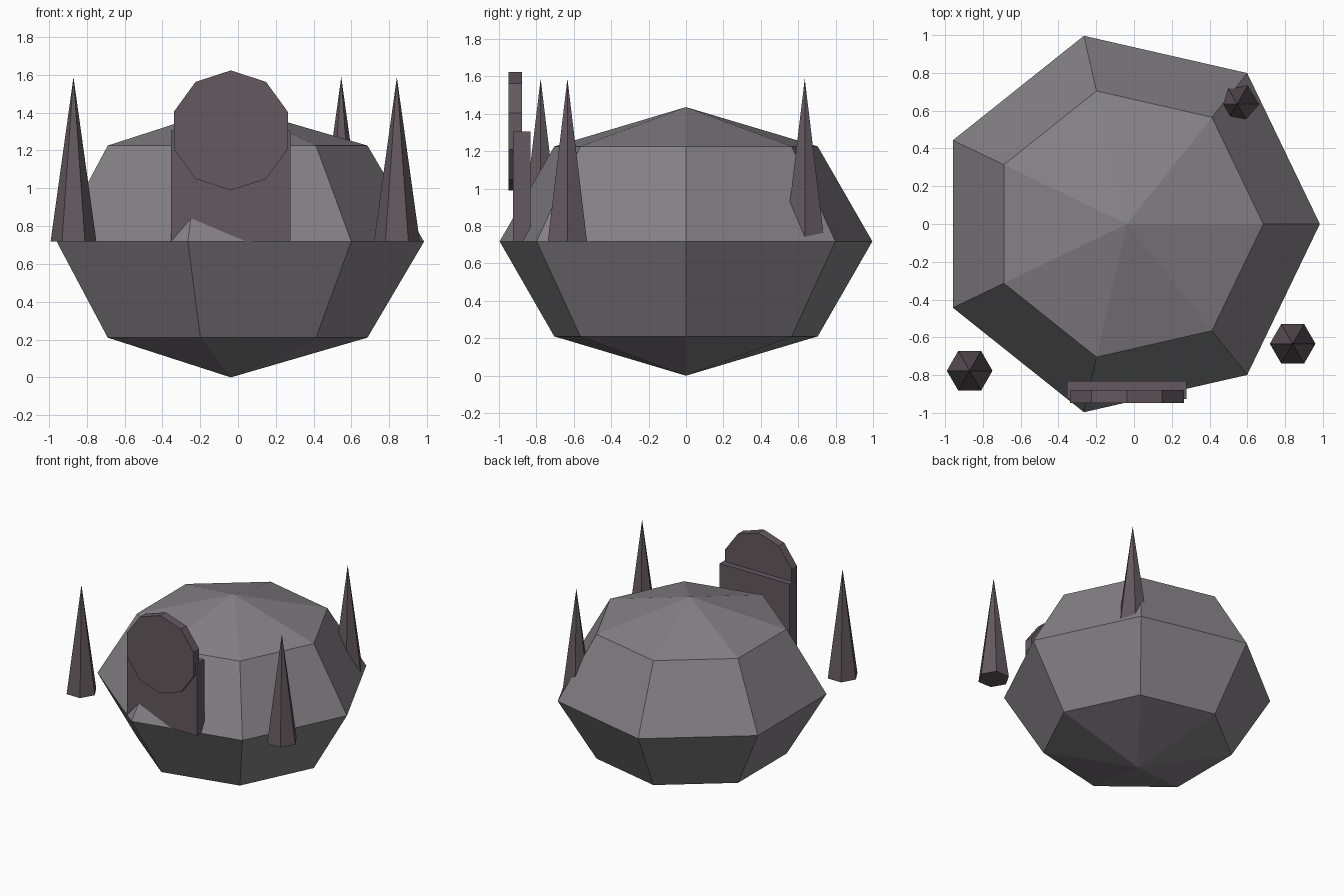
import bpy, bmesh
from math import sin, cos, pi, sqrt
from mathutils import Matrix, Vector

if "Cube" in bpy.data.objects:
    bpy.data.objects.remove(bpy.data.objects["Cube"])


def material(name, rgb):
    m = bpy.data.materials.new(name)
    m.diffuse_color = (*rgb, 1)
    m.use_nodes = True
    m.node_tree.nodes["Principled BSDF"].inputs["Base Color"].default_value = m.diffuse_color
    return m


STONE = material("warm grey stone", (0.235, 0.22, 0.235))
DARK = material("dark mauve stone", (0.125, 0.100, 0.113))


def finish(name, bm, mat, matrix):
    bmesh.ops.recalc_face_normals(bm, faces=bm.faces)
    me = bpy.data.meshes.new(name)
    bm.to_mesh(me)
    bm.free()
    me.materials.append(mat)
    ob = bpy.data.objects.new(name, me)
    ob.matrix_world = matrix
    bpy.context.collection.objects.link(ob)
    return ob


def lathe(name, profile, sides, mat, matrix):
    """Flat-sided turned solid from (radius, z) pairs; radius 0 makes a pole."""
    bm = bmesh.new()
    rings = []
    for r, z in profile:
        count = sides if r > 0 else 1
        rings.append([bm.verts.new((r * cos(2 * pi * i / sides), r * sin(2 * pi * i / sides), z))
                      for i in range(count)])
    for a, b in zip(rings, rings[1:]):
        for i in range(sides):
            j = (i + 1) % sides
            quad = [a[i % len(a)], a[j % len(a)], b[j % len(b)], b[i % len(b)]]
            bm.faces.new(list(dict.fromkeys(quad)))
    for ring in (rings[0], rings[-1]):
        if len(ring) > 1:
            bm.faces.new(ring)
    return finish(name, bm, mat, matrix)


# Seven-sided boulder body
R, H, S = 1.022, 0.718, sqrt(0.5)
lathe("boulder_body", [(0, -H), (R * S, -H * S), (R, 0), (R * S, H * S), (0, H)],
      7, STONE, Matrix.Translation((-0.038, 0, H)))

# Doorway slab standing on the widest line of the body
bm = bmesh.new()
bmesh.ops.create_cube(bm, size=1)
bmesh.ops.scale(bm, vec=Vector((0.632, 0.095, 0.588)), verts=bm.verts)
finish("door_slab", bm, DARK, Matrix.Translation((-0.039, -0.878, 1.012)))

# Ten-sided disc forming the door's round top (a corner points straight up)
lathe("door_disc", [(0.317, -0.035), (0.317, 0.035)], 10, DARK,
      Matrix.Translation((-0.038, -0.913, 1.306)) @ Matrix.Rotation(pi / 2, 4, 'X')
      @ Matrix.Rotation(pi / 2, 4, 'Z'))

# Six-sided spikes
for i, (x, y) in enumerate([(-0.87, -0.777), (0.84, -0.634), (0.546, 0.635)]):
    lathe(f"spike_{i + 1}", [(0.121, 0), (0, 0.87)], 6, DARK,
          Matrix.Translation((x, y, H)))
